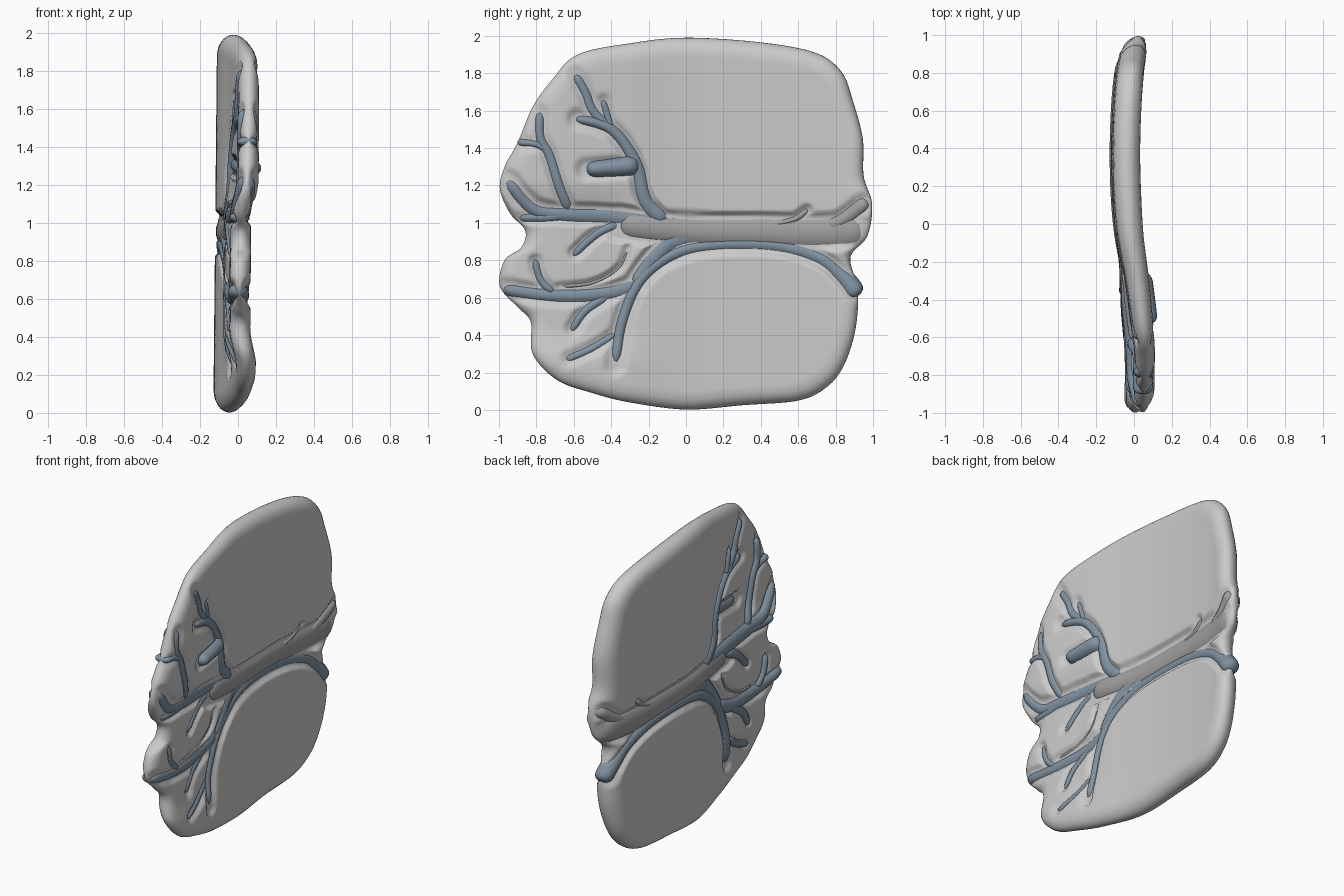
import bpy, bmesh, math
from mathutils import Vector

if "Cube" in bpy.data.objects:
    bpy.data.objects.remove(bpy.data.objects["Cube"])


def spline(pts, per, closed=False):
    """Catmull-Rom samples through pts."""
    n, out = len(pts), []
    P = [Vector(p) for p in pts]
    get = (lambda i: P[i % n]) if closed else (lambda i: P[max(0, min(n - 1, i))])
    for i in range(n if closed else n - 1):
        a, b, c, d = get(i - 1), get(i), get(i + 1), get(i + 2)
        for k in range(per):
            t = k / per
            out.append(0.5 * (2 * b + (c - a) * t + (2 * a - 5 * b + 4 * c - d) * t * t
                              + (3 * b - a - 3 * c + d) * t ** 3))
    if not closed:
        out.append(P[-1])
    return out


# gentle bend of the whole sheet, seen from the top: (y, x)
BEND = spline([(-1.02, .045), (-.8, .052), (-.6, .045), (-.3, .01), (0, -.033),
               (.4, -.048), (.8, -.026), (1.02, .03)], 12)


def smooth(t):
    t = max(0, min(1, t))
    return t * t * (3 - 2 * t)


def mid_x(y, z):
    dent = .036 * smooth((-y - .1) / .4) * smooth((.5 - abs(z - .73)) / .22)
    for a, b in zip(BEND, BEND[1:]):
        if y <= b.x:
            return a.y + (b.y - a.y) * (y - a.x) / (b.x - a.x) + .01 * (z - 1) - dent
    return .03


def make(name, bm, mat=None):
    bmesh.ops.recalc_face_normals(bm, faces=bm.faces)
    me = bpy.data.meshes.new(name)
    bm.to_mesh(me)
    bm.free()
    for p in me.polygons:
        p.use_smooth = True
    ob = bpy.data.objects.new(name, me)
    bpy.context.collection.objects.link(ob)
    if mat:
        me.materials.append(mat)
    return ob


def material(name, col):
    m = bpy.data.materials.new(name)
    m.diffuse_color = (*col, 1)
    m.use_nodes = True
    m.node_tree.nodes["Principled BSDF"].inputs["Base Color"].default_value = m.diffuse_color
    return m


blue = material("slate_blue", (.22, .29, .36))
trunk_grey = material("trunk_grey", (.36, .35, .35))
grooves = []


def branch(name, pts, w0, w1, depth=.054, off=-.008, mat=blue):
    """Tapered oval tube following (y, z) points inside the bent sheet."""
    path = spline(pts, 7)
    n, sides, bm, rings = len(path), 14, bmesh.new(), []
    for i, p in enumerate(path):
        t = (path[min(n - 1, i + 1)] - path[max(0, i - 1)]).normalized()
        e = (.35, .75, .93)[min(i, n - 1 - i)] if min(i, n - 1 - i) < 3 else 1
        w = (w0 + (w1 - w0) * i / (n - 1)) * e
        d = depth * e
        ring = []
        for k in range(sides):
            a = math.tau * k / sides
            y = p.x - t.y * w * math.cos(a)
            z = p.y + t.x * w * math.cos(a)
            ring.append(bm.verts.new((mid_x(p.x, p.y) + off + d * math.sin(a), y, z)))
        rings.append(ring)
    for A, B in zip(rings, rings[1:]):
        for k in range(sides):
            bm.faces.new((A[k], A[k - 1], B[k - 1], B[k]))
    bm.faces.new(rings[0])
    bm.faces.new(rings[-1])
    make(name, bm, mat)
    for a, b in zip(path[::3], path[3::3]):
        grooves.append((a, b - a, (b - a).length_squared, (w0 + w1) / 2))


# main trunk and the rim branch below it
branch("trunk", [(-.36, 1.0), (-.15, .97), (.1, .955), (.4, .955), (.7, .95), (.95, .97)],
       .08, .11, .064, -.004, trunk_grey)
branch("rim_branch", [(-.38, .24), (-.34, .48), (-.24, .7), (-.05, .84), (.2, .885), (.5, .875),
                      (.72, .81), (.84, .71), (.92, .61)], .036, .056, .06, -.006)
branch("trunk_root", [(-.28, .66), (-.2, .78), (-.08, .9), (.1, .94)], .05, .07, .058, -.006)
# upper branches
branch("upper_branch", [(-.1, 1.0), (-.22, 1.12), (-.27, 1.32), (-.4, 1.5), (-.6, 1.56)], .06, .03, .06, -.004)
branch("upper_twig", [(-.4, 1.5), (-.5, 1.6), (-.54, 1.7), (-.6, 1.8)], .038, .036)
branch("short_twig", [(-.4, 1.5), (-.42, 1.57), (-.45, 1.67)], .032, .03)
branch("bud", [(-.53, 1.285), (-.4, 1.295), (-.25, 1.31)], .042, .06, .07, .018)
# middle branches reaching the ragged edge
branch("middle_branch", [(-.1, 1.0), (-.4, 1.04), (-.65, 1.05), (-.82, 1.08), (-.96, 1.24)], .07, .04)
branch("middle_fork", [(-.6, 1.05), (-.75, 1.03), (-.9, 1.03)], .038, .03)
branch("middle_twig", [(-.62, 1.06), (-.68, 1.2), (-.73, 1.36), (-.78, 1.46), (-.78, 1.6)], .042, .032)
branch("left_twig", [(-.73, 1.38), (-.8, 1.42), (-.9, 1.43)], .028, .026)
branch("hanging_twig", [(-.35, 1.0), (-.48, .94), (-.62, .81)], .04, .028)
# lower branches
branch("lower_branch", [(-.25, .68), (-.4, .63), (-.6, .61), (-.8, .62), (-.98, .65)], .06, .04)
branch("lower_twig", [(-.7, .62), (-.78, .7), (-.81, .82)], .032, .028)
branch("curl_twig", [(-.68, .66), (-.5, .68), (-.36, .76), (-.31, .87)], .016, .014, .045, 0, trunk_grey)
branch("drop_twig", [(-.4, .62), (-.54, .53), (-.62, .41)], .038, .03)
branch("foot_twig", [(-.36, .42), (-.5, .33), (-.66, .26)], .032, .03)
branch("edge_twig", [(.45, .99), (.58, 1.02), (.66, 1.08)], .02, .03, .058, -.002, trunk_grey)
branch("end_knot", [(.75, .97), (.86, 1.03), (.97, 1.12)], .05, .05, .062, 0, trunk_grey)

# sheet outline in (y, z)
OUTLINE = [(.995, 1.1), (.95, 1.25), (.945, 1.45), (.89, 1.66), (.83, 1.81), (.69, 1.91), (.4, 1.965),
           (0, 1.99), (-.3, 1.96), (-.58, 1.9), (-.72, 1.76), (-.82, 1.62), (-.9, 1.43), (-.97, 1.3),
           (-.995, 1.18), (-.94, 1.05), (-.86, .96), (-.88, .87), (-.97, .8), (-.995, .66), (-.9, .55),
           (-.83, .47), (-.82, .3), (-.69, .16), (-.5, .09), (-.3, .04), (0, .002), (.3, .025), (.6, .05),
           (.75, .12), (.84, .23), (.9, .4), (.92, .57), (.91, .68), (.88, .82), (.97, .93)]


def half_thickness(p):
    h = .054 + .018 * smooth((p.x + .7) / .9)
    gap = 1
    for a, d, l2, w in grooves:
        t = max(0, min(1, (p - a).dot(d) / l2))
        gap = min(gap, (p - a - d * t).length - w)
    return h * (.62 + .38 * smooth((gap + .016) / .036))


# sheet: concentric rings on both faces with a rounded rim and branch grooves
bm = bmesh.new()
rim = spline(OUTLINE, 9, True)
mid = Vector((0, 1))
n, inner, rim_w = len(rim), 58, .09
insets = [0, .002, .008, .018, .033, .055, .09]
loops = {1: [], -1: []}
for r in range(len(insets) + inner):
    pair = {1: [], -1: []}
    for q in rim:
        length = (q - mid).length
        if r < len(insets):
            d = insets[r]
        else:
            d = rim_w + (length - rim_w) * (r - len(insets) + 1) / (inner + 1)
        p = mid + (q - mid) * (1 - d / length)
        u = 1 - min(1, d / rim_w)
        h = half_thickness(p) * math.sqrt(max(0, 1 - u * u))
        x = mid_x(p.x, p.y)
        if r == 0:
            v = bm.verts.new((x, p.x, p.y))
            pair[1].append(v)
            pair[-1].append(v)
        else:
            for s in (1, -1):
                pair[s].append(bm.verts.new((x + s * h, p.x, p.y)))
    for s in (1, -1):
        loops[s].append(pair[s])
for s in (1, -1):
    for A, B in zip(loops[s], loops[s][1:]):
        for k in range(n):
            bm.faces.new((A[k - 1], A[k], B[k], B[k - 1]))
    bm.faces.new(loops[s][-1])
make("sheet", bm)
